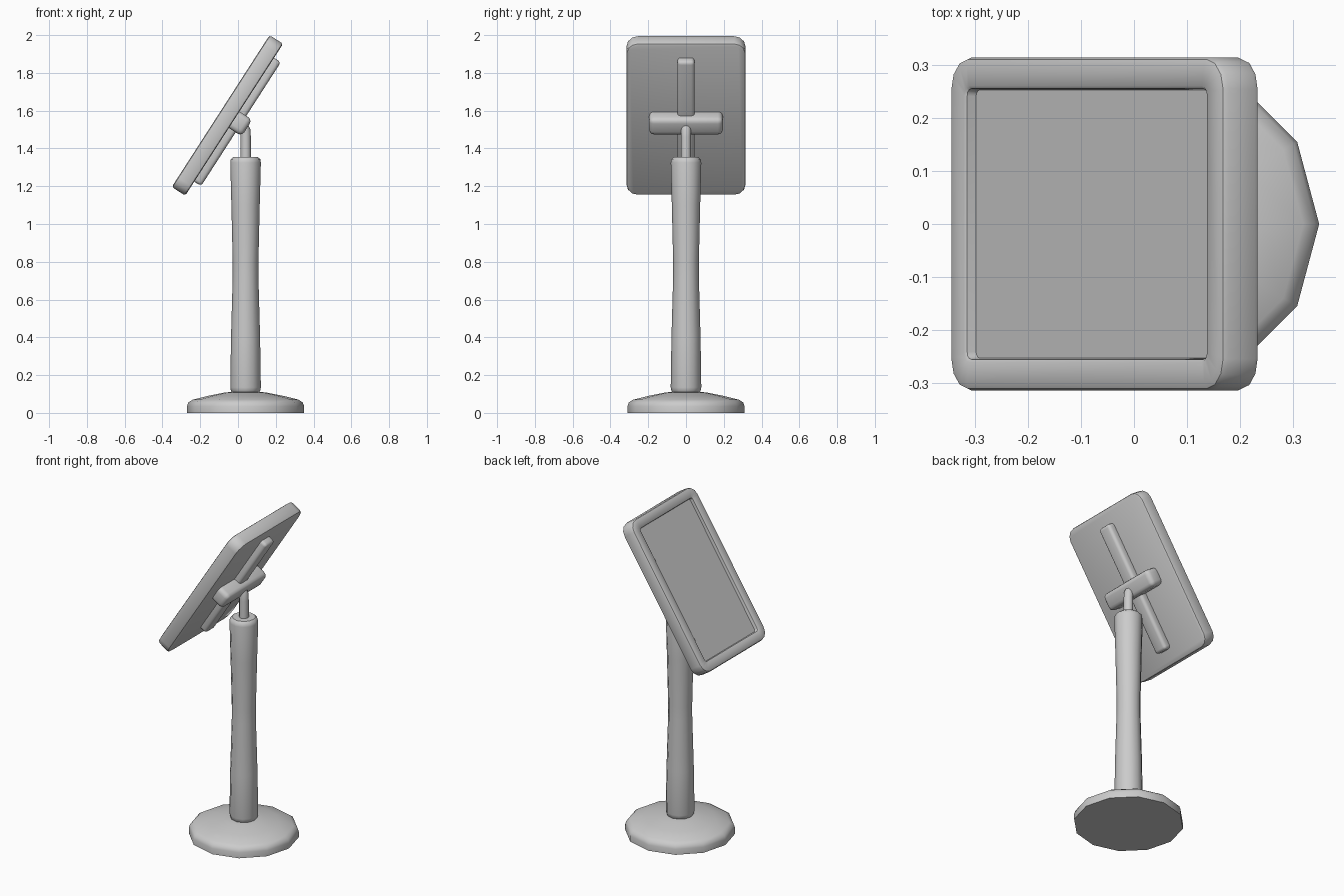
import bpy, bmesh, math
from mathutils import Matrix, Vector

if "Cube" in bpy.data.objects:
    bpy.data.objects.remove(bpy.data.objects["Cube"])

AX = 0.04                                   # x of the stand axis
TILT = math.radians(32.8)
s, c = math.sin(TILT), math.cos(TILT)
# Panel frame: local x = width, y = up the slope, z = screen normal
FRAME = Matrix(((0, s, -c, -0.056), (-1, 0, 0, 0), (0, c, s, 1.575), (0, 0, 0, 1)))


def finish(bm, name, angle=40):
    bmesh.ops.recalc_face_normals(bm, faces=bm.faces)
    me = bpy.data.meshes.new(name)
    bm.to_mesh(me)
    bm.free()
    ob = bpy.data.objects.new(name, me)
    bpy.context.collection.objects.link(ob)
    bpy.ops.object.select_all(action='DESELECT')
    ob.select_set(True)
    bpy.context.view_layer.objects.active = ob
    bpy.ops.object.shade_smooth_by_angle(angle=math.radians(angle))
    return ob


def loft(name, rings, matrix=Matrix(), angle=40):
    """Skin equal-length rings of points and cap both ends."""
    bm = bmesh.new()
    vs = [[bm.verts.new(matrix @ Vector(p)) for p in r] for r in rings]
    n = len(rings[0])
    for a, b in zip(vs, vs[1:]):
        for i in range(n):
            j = (i + 1) % n
            bm.faces.new((a[i], a[j], b[j], b[i]))
    bm.faces.new(vs[0])
    bm.faces.new(vs[-1])
    return finish(bm, name, angle)


def circle(r, z, n=12):
    return [(AX + r * math.cos(2 * math.pi * i / n),
             r * math.sin(2 * math.pi * i / n), z) for i in range(n)]


def rounded_rect(hx, hy, r, z, seg=3):
    pts = []
    for k, (sx, sy) in enumerate(((1, 1), (-1, 1), (-1, -1), (1, -1))):
        for i in range(seg + 1):
            a = math.pi / 2 * (k + i / seg)
            pts.append((sx * (hx - r) + r * math.cos(a),
                        sy * (hy - r) + r * math.sin(a), z))
    return pts


def bar(name, size, centre, bevel):
    """Rounded box in the panel frame."""
    bm = bmesh.new()
    bmesh.ops.create_cube(bm, size=1)
    bmesh.ops.scale(bm, vec=size, verts=bm.verts)
    bmesh.ops.bevel(bm, geom=bm.edges[:], offset=bevel, segments=3,
                    profile=0.5, affect='EDGES')
    bmesh.ops.translate(bm, vec=centre, verts=bm.verts)
    bmesh.ops.transform(bm, matrix=FRAME, verts=bm.verts)
    return finish(bm, name)


# Round foot
loft("base", [circle(r, z) for r, z in
              ((0.31, 0), (0.31, 0.035), (0.303, 0.055), (0.28, 0.07),
               (0.2, 0.09), (0.11, 0.108), (0.06, 0.112))])

# Waisted pole
loft("pole", [circle(r, z) for r, z in
              ((0.068, 0.105), (0.077, 0.115), (0.081, 0.135), (0.077, 0.4),
               (0.068, 0.72), (0.068, 0.8), (0.075, 1.1), (0.081, 1.325),
               (0.078, 1.343), (0.066, 1.354))])

# Bent neck: circles swept along a short path of (x, z, lean)
neck = []
for x, z, lean in ((0.041, 1.33, 0), (0.041, 1.46, 0), (0.039, 1.495, 0.25),
                   (0.028, 1.52, 0.7), (0.005, 1.535, 1.0)):
    neck.append([(x + 0.027 * math.cos(a) * math.cos(lean), 0.027 * math.sin(a),
                  z + 0.027 * math.cos(a) * math.sin(lean))
                 for a in (2 * math.pi * i / 12 for i in range(12))])
loft("neck", neck)

# Screen panel with raised rim and recessed front
W, H, T = 0.315, 0.478, 0.0425
loft("panel", [rounded_rect(W - d, H - d, r, z) for d, r, z in
               ((0.012, 0.05, -T), (0.003, 0.058, -T + 0.004), (0, 0.06, -T + 0.012),
                (0, 0.06, T - 0.014), (0.004, 0.057, T - 0.004), (0.014, 0.05, T),
                (0.054, 0.018, T), (0.059, 0.014, T - 0.004), (0.062, 0.012, T - 0.022))],
     FRAME)

# Rear spine and cross bar
bar("rear_spine", (0.09, 0.78, 0.06), (0, 0, -0.0555), 0.018)
bar("cross_bar", (0.39, 0.104, 0.1), (0, 0, -0.0735), 0.026)
